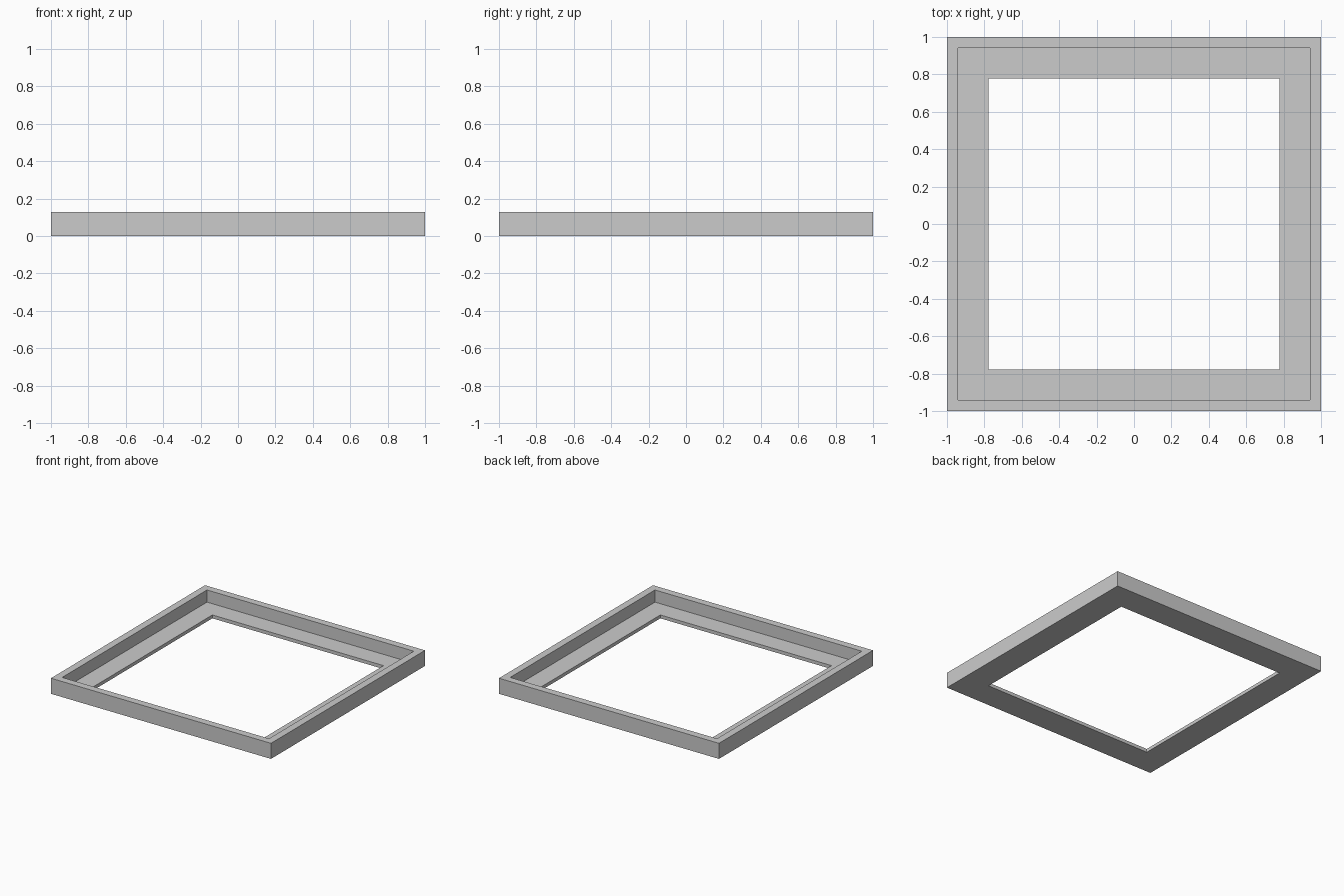
import bpy
import bmesh

cube = bpy.data.objects.get("Cube")
if cube:
    bpy.data.objects.remove(cube, do_unlink=True)

HEIGHT, LEDGE = 0.128, 0.028
OUTER, RIM, OPENING = 1.0, 0.94, 0.778

# Plain grey material
grey = bpy.data.materials.new("light_grey")
grey.use_nodes = True
colour = (0.6, 0.6, 0.6, 1)
grey.diffuse_color = colour
grey.node_tree.nodes["Principled BSDF"].inputs["Base Color"].default_value = colour

# Stepped cross-section as (half width, height), swept round a square
profile = [(OUTER, 0), (OUTER, HEIGHT), (RIM, HEIGHT),
           (RIM, LEDGE), (OPENING, LEDGE), (OPENING, 0)]
corners = [(-1, -1), (1, -1), (1, 1), (-1, 1)]

bm = bmesh.new()
loops = [[bm.verts.new((sx * r, sy * r, z)) for sx, sy in corners]
         for r, z in profile]
for a, b in zip(loops, loops[1:] + loops[:1]):
    for i in range(4):
        j = (i + 1) % 4
        bm.faces.new((a[i], a[j], b[j], b[i]))
bmesh.ops.recalc_face_normals(bm, faces=bm.faces)

# Square frame with recessed ledge
mesh = bpy.data.meshes.new("square_frame")
bm.to_mesh(mesh)
bm.free()
mesh.materials.append(grey)
frame = bpy.data.objects.new("square_frame", mesh)
bpy.context.collection.objects.link(frame)
